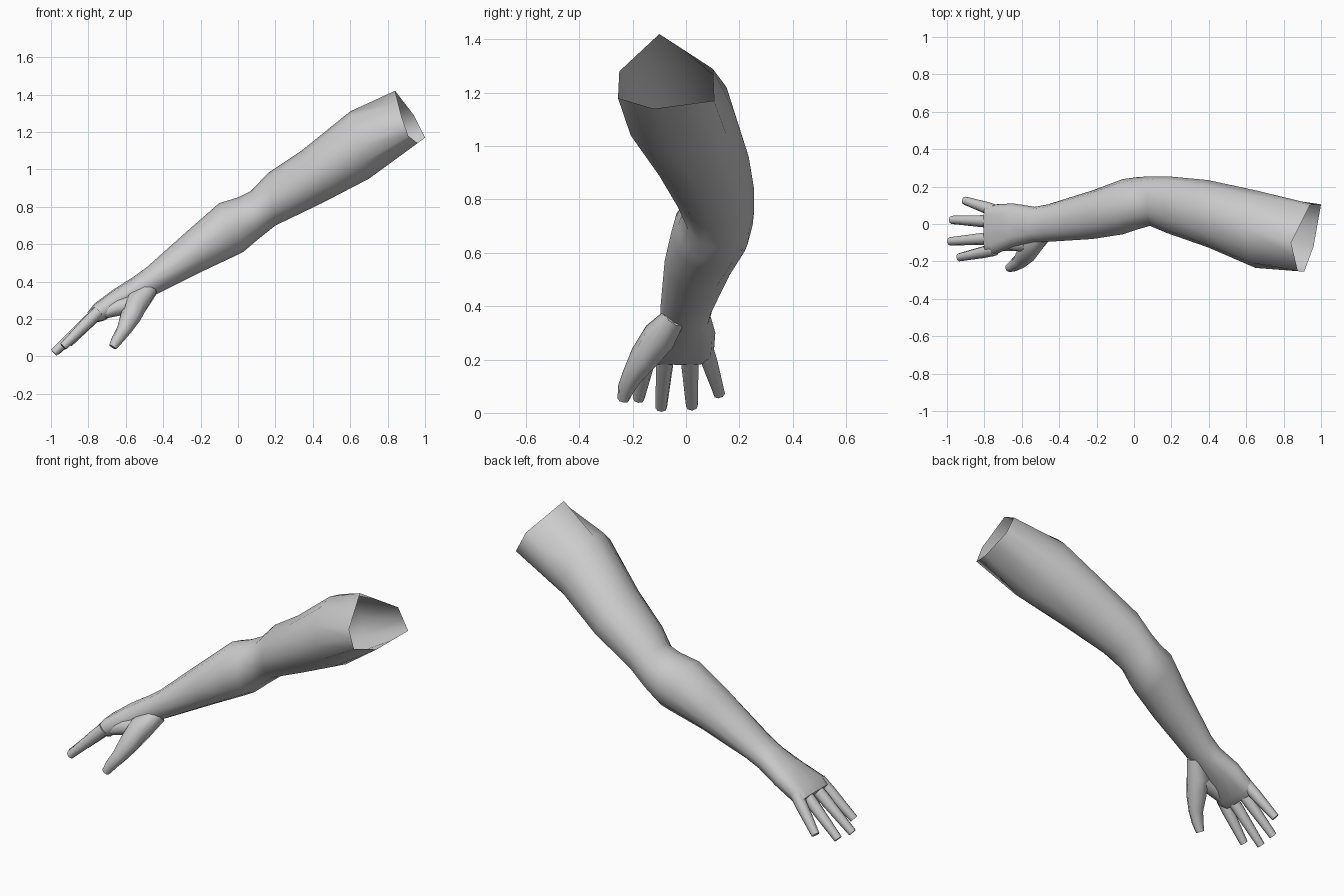
import bpy, bmesh
from math import sin, cos, pi
from mathutils import Vector

cube = bpy.data.objects.get("Cube")
if cube:
    bpy.data.objects.remove(cube)

skin = bpy.data.materials.new("grey skin")
skin.use_nodes = True
GREY = (0.6, 0.6, 0.6, 1)
skin.diffuse_color = GREY
skin.node_tree.nodes["Principled BSDF"].inputs["Base Color"].default_value = GREY

SIDES = 12


def loft(name, rings, cap_start=False):
    """Skin a list of equal rings, closing the far end."""
    bm = bmesh.new()
    loops = [[bm.verts.new(p) for p in ring] for ring in rings]
    for a, b in zip(loops, loops[1:]):
        for i in range(len(a)):
            j = (i + 1) % len(a)
            bm.faces.new((a[i], a[j], b[j], b[i]))
    bm.faces.new(loops[-1])
    if cap_start:
        bm.faces.new(loops[0][::-1])
    bmesh.ops.recalc_face_normals(bm, faces=bm.faces)
    mesh = bpy.data.meshes.new(name)
    bm.to_mesh(mesh)
    bm.free()
    mesh.materials.append(skin)
    obj = bpy.data.objects.new(name, mesh)
    bpy.context.collection.objects.link(obj)
    bpy.ops.object.select_all(action="DESELECT")
    obj.select_set(True)
    bpy.context.view_layer.objects.active = obj
    bpy.ops.object.shade_smooth_by_angle(angle=pi / 3)
    return obj


def section(top, bottom, front, back, square=1.0):
    """Tilted oval ring between a top and a bottom point; square < 1 boxes it."""
    up = Vector((top[0], 0, top[1]))
    low = Vector((bottom[0], 0, bottom[1]))
    ring = []
    for k in range(SIDES):
        a = 2 * pi * k / SIDES
        c, s = [abs(v) ** square * (1 if v > 0 else -1) for v in (cos(a), sin(a))]
        p = (up + low) / 2 + (up - low) / 2 * c
        p.y = (front + back) / 2 + (back - front) / 2 * s
        ring.append(p)
    return ring


def tube(name, path):
    """Finger-like tube from (x, y, z, radius) stations."""
    pts = [Vector(p[:3]) for p in path]
    rings = []
    for i, p in enumerate(pts):
        d = (pts[min(i + 1, len(pts) - 1)] - pts[max(i - 1, 0)]).normalized()
        side = d.cross(Vector((1, 0, 1))).normalized()
        over = side.cross(d)
        r = path[i][3]
        rings.append([p + r * (side * cos(a) + over * sin(a))
                      for a in (2 * pi * k / 8 for k in range(8))])
    return loft(name, rings, True)


# Six-cornered open end at the shoulder, with edge midpoints
corners = [Vector(p) for p in (
    (0.84, -0.10, 1.42), (0.94, 0.10, 1.29), (1.0, 0.105, 1.17),
    (0.96, -0.12, 1.14), (0.91, -0.255, 1.18), (0.875, -0.25, 1.28))]
opening = []
for a, b in zip(corners, corners[1:] + corners[:1]):
    opening += [a, (a + b) / 2]

# Upper arm, elbow, forearm, wrist and palm
loft("arm_and_palm", [
    opening,
    section((0.60, 1.31), (0.70, 0.95), -0.235, 0.18),
    section((0.34, 1.10), (0.45, 0.82), -0.125, 0.235),
    section((0.16, 0.98), (0.20, 0.70), -0.05, 0.255),
    section((0.07, 0.885), (0.10, 0.62), -0.01, 0.255),
    section((0.0, 0.85), (0.03, 0.56), -0.03, 0.25),
    section((-0.10, 0.82), (-0.02, 0.535), -0.055, 0.24),
    section((-0.26, 0.68), (-0.18, 0.46), -0.08, 0.18),
    section((-0.49, 0.475), (-0.43, 0.335), -0.095, 0.105),
    section((-0.56, 0.425), (-0.50, 0.30), -0.095, 0.092, 0.9),
    section((-0.67, 0.355), (-0.62, 0.245), -0.12, 0.11, 0.8),
    section((-0.77, 0.28), (-0.72, 0.19), -0.165, 0.105, 0.7),
    section((-0.805, 0.235), (-0.765, 0.18), -0.155, 0.10, 0.6),
])

# Fingers: knuckle y, tip position
for name, y, tip in (("index_finger", -0.138, (-0.935, -0.178, 0.053)),
                     ("middle_finger", -0.075, (-0.985, -0.093, 0.02)),
                     ("ring_finger", 0.012, (-0.975, 0.022, 0.025)),
                     ("little_finger", 0.072, (-0.905, 0.125, 0.07))):
    base = Vector((-0.745, y, 0.24))
    tip = Vector(tip)
    tube(name, [(*base.lerp(tip, t), r)
                for t, r in ((0, 0.033), (0.3, 0.032), (0.65, 0.027), (1, 0.022))])

# Thumb with its fleshy root
tube("thumb", [(-0.47, -0.04, 0.36, 0.045), (-0.54, -0.10, 0.285, 0.065),
               (-0.575, -0.155, 0.21, 0.056), (-0.61, -0.20, 0.14, 0.04),
               (-0.645, -0.225, 0.09, 0.032), (-0.67, -0.235, 0.05, 0.022)])

# Web of flesh between thumb and index finger
tube("thumb_web", [(-0.55, -0.10, 0.28, 0.05), (-0.64, -0.10, 0.262, 0.045),
                   (-0.72, -0.11, 0.235, 0.035)])
